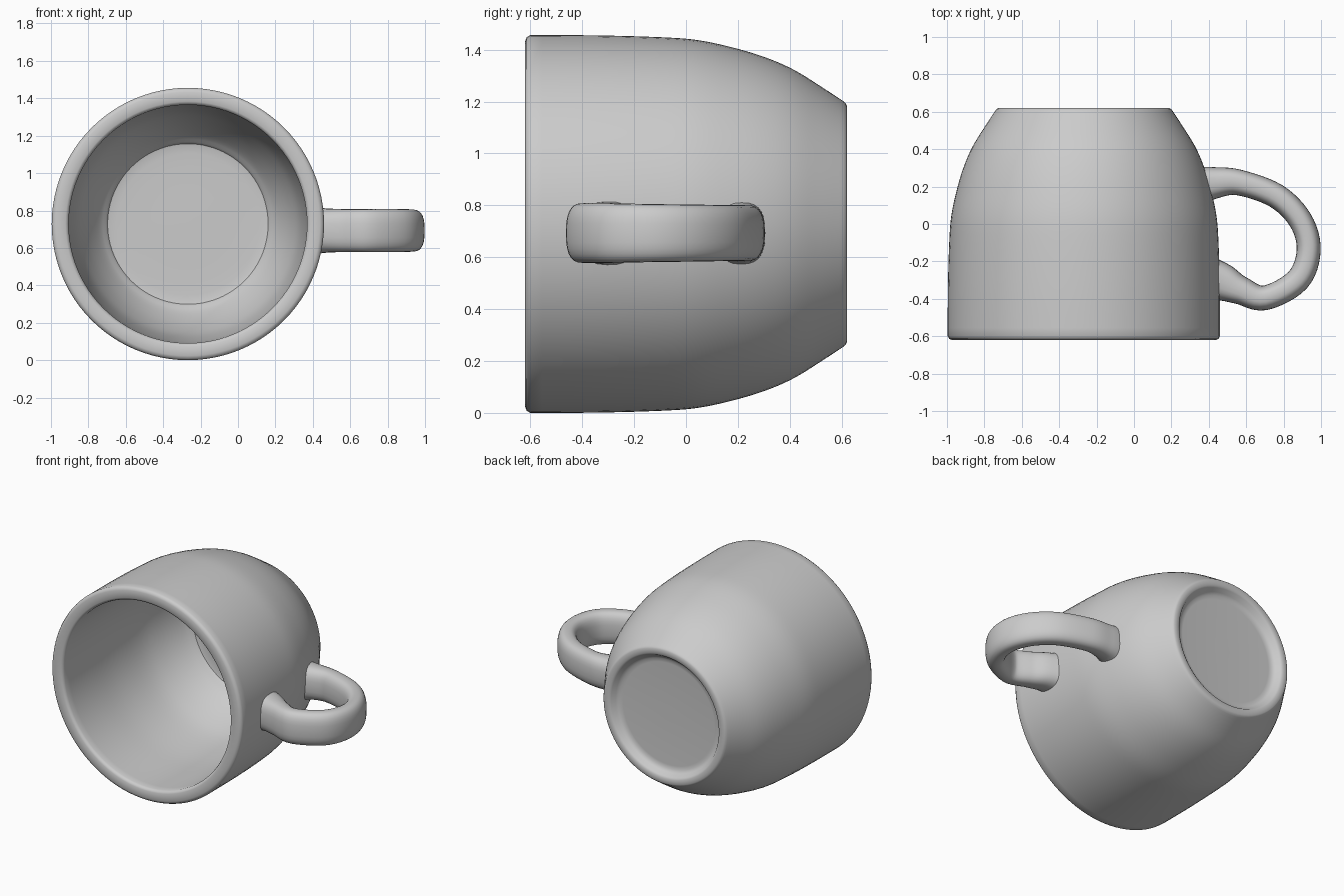
import bpy, bmesh, math
from mathutils import Vector

if "Cube" in bpy.data.objects:
    bpy.data.objects.remove(bpy.data.objects["Cube"])

CX, CZ = -0.268, 0.728      # axis of the cup, which lies along y
HANDLE_Z = 0.693


def spline(points, steps):
    """Catmull-Rom through tuples of any length."""
    pts = [points[0]] + list(points) + [points[-1]]
    out = []
    for i in range(1, len(pts) - 2):
        for s in range(steps):
            t = s / steps
            out.append(tuple(
                0.5 * (2 * b + (c - a) * t + (2 * a - 5 * b + 4 * c - d) * t * t
                       + (3 * b - a - 3 * c + d) * t ** 3)
                for a, b, c, d in zip(*pts[i - 1:i + 3])))
    return out + [tuple(points[-1])]


def skin(name, rings, caps):
    """Bridge equal-length rings of points into one smooth object."""
    bm = bmesh.new()
    loops = [[bm.verts.new(p) for p in ring] for ring in rings]
    n = len(loops[0])
    for a, b in zip(loops, loops[1:]):
        for i in range(n):
            j = (i + 1) % n
            bm.faces.new((a[i], a[j], b[j], b[i]))
    if caps:
        bm.faces.new(loops[0])
        bm.faces.new(loops[-1])
    bmesh.ops.recalc_face_normals(bm, faces=bm.faces)
    mesh = bpy.data.meshes.new(name)
    bm.to_mesh(mesh)
    bm.free()
    obj = bpy.data.objects.new(name, mesh)
    bpy.context.collection.objects.link(obj)
    bpy.ops.object.select_all(action='DESELECT')
    obj.select_set(True)
    bpy.context.view_layer.objects.active = obj
    bpy.ops.object.shade_smooth_by_angle(angle=math.radians(40))
    return obj


# Cup: (y, radius) from inner floor, over the rim, down the outside to the foot
inner = spline([(0.51, 0.02), (0.51, 0.38), (0.49, 0.44), (0.42, 0.495),
                (0.30, 0.555), (0.15, 0.60), (-0.10, 0.628), (-0.35, 0.635),
                (-0.60, 0.637)], 4)
rim = [(-0.613, 0.643), (-0.62, 0.655), (-0.62, 0.705), (-0.614, 0.72)]
outer = spline([(-0.60, 0.728), (-0.35, 0.727), (-0.10, 0.720), (0.05, 0.708),
                (0.20, 0.675), (0.32, 0.637), (0.42, 0.592), (0.52, 0.53),
                (0.605, 0.474)], 4)
foot = [(0.615, 0.466), (0.62, 0.456), (0.62, 0.425), (0.612, 0.412),
        (0.585, 0.395), (0.572, 0.375), (0.57, 0.35), (0.57, 0.02)]
SEG = 96
angles = [2 * math.pi * i / SEG for i in range(SEG)]
skin("cup_body",
     [[(CX + r * math.cos(a), y, CZ + r * math.sin(a)) for a in angles]
      for y, r in inner + rim + outer + foot], True)

# Handle: (x, y, half thickness, half width), flared where it meets the wall
path = spline([(0.36, 0.205, 0.105, 0.125), (0.43, 0.22, 0.085, 0.113),
               (0.56, 0.222, 0.069, 0.108), (0.76, 0.15, 0.066, 0.108),
               (0.89, 0.02, 0.064, 0.110), (0.934, -0.14, 0.064, 0.112),
               (0.875, -0.30, 0.066, 0.115), (0.70, -0.395, 0.066, 0.115),
               (0.57, -0.355, 0.076, 0.115), (0.48, -0.315, 0.100, 0.118),
               (0.42, -0.30, 0.118, 0.125)], 6)
rings = []
for k, (x, y, half_t, half_w) in enumerate(path):
    p, q = path[max(k - 1, 0)], path[min(k + 1, len(path) - 1)]
    tangent = Vector((q[0] - p[0], q[1] - p[1], 0)).normalized()
    side = Vector((-tangent.y, tangent.x, 0))
    ring = []
    for i in range(28):
        c, s = math.cos(math.tau * i / 28), math.sin(math.tau * i / 28)
        u = math.copysign(abs(c) ** 0.75, c) * half_t
        v = math.copysign(abs(s) ** 0.75, s) * half_w
        ring.append(Vector((x, y, HANDLE_Z + v)) + side * u)
    rings.append(ring)
skin("handle", rings, False)
